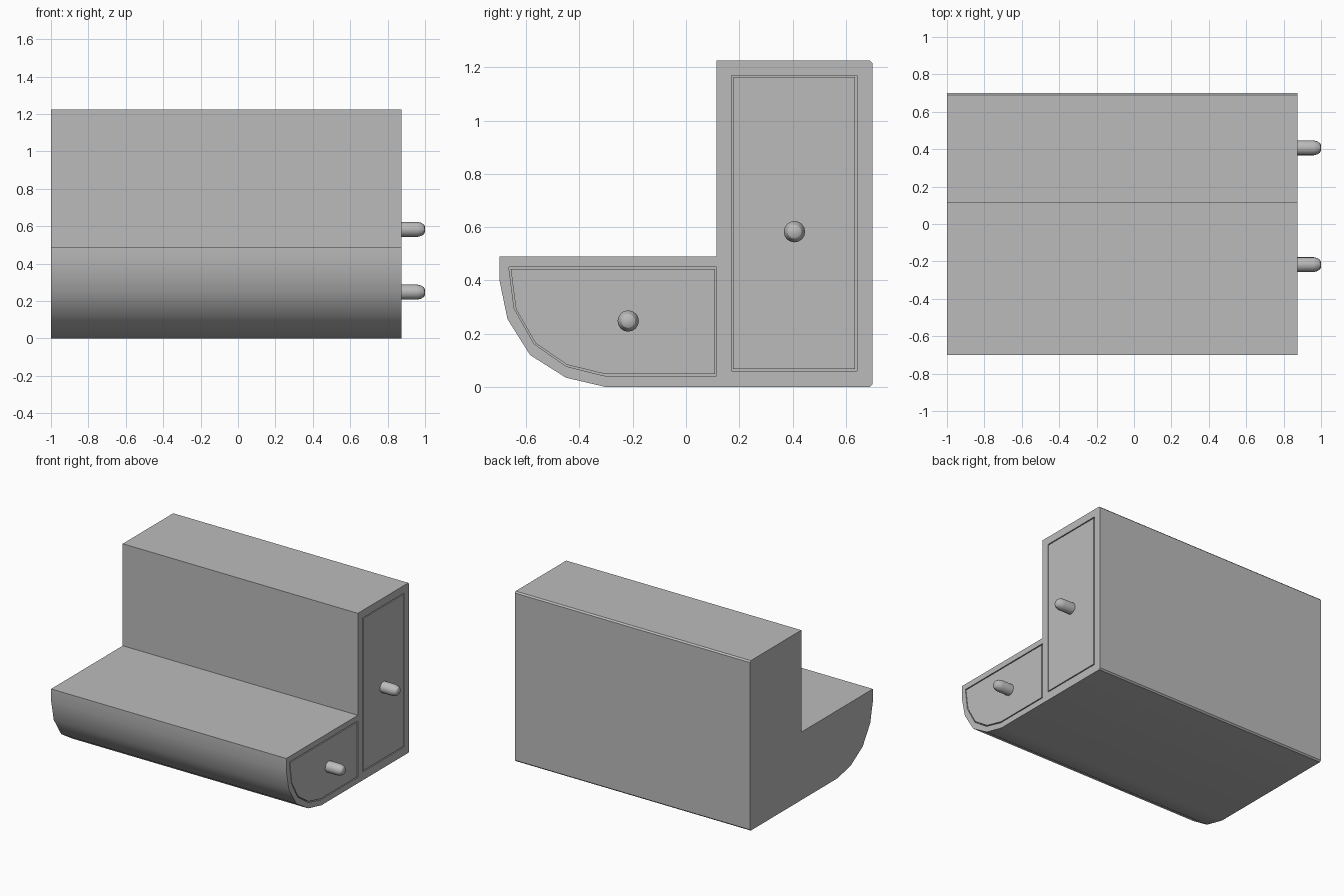
import bpy, bmesh, math
from mathutils import Matrix

cube = bpy.data.objects.get("Cube")
if cube:
    bpy.data.objects.remove(cube, do_unlink=True)

GREY = (0.5, 0.5, 0.5, 1)
grey = bpy.data.materials.new("plain grey")
grey.use_nodes = True
grey.diffuse_color = GREY
grey.node_tree.nodes["Principled BSDF"].inputs["Base Color"].default_value = GREY

BACK, FACE, TIP = -1.0, 0.875, 1.0   # closed end, drawer face, knob tip along x


def add_object(name, bm):
    bmesh.ops.recalc_face_normals(bm, faces=bm.faces)
    mesh = bpy.data.meshes.new(name)
    bm.to_mesh(mesh)
    bm.free()
    obj = bpy.data.objects.new(name, mesh)
    mesh.materials.append(grey)
    bpy.context.collection.objects.link(obj)
    return obj


def extrude_x(name, profile, x0, x1):
    """Solid from a (y, z) profile swept along x."""
    bm = bmesh.new()
    face = bm.faces.new([bm.verts.new((x0, y, z)) for y, z in profile])
    new = bmesh.ops.extrude_face_region(bm, geom=[face])["geom"]
    moved = [v for v in new if isinstance(v, bmesh.types.BMVert)]
    bmesh.ops.translate(bm, verts=moved, vec=(x1 - x0, 0, 0))
    return add_object(name, bm)


def smooth(obj):
    bpy.ops.object.select_all(action="DESELECT")
    obj.select_set(True)
    bpy.context.view_layer.objects.active = obj
    bpy.ops.object.shade_smooth_by_angle(angle=math.radians(30))


def inset(profile, gap):
    """Pull a profile towards its middle so a thin gap remains."""
    ys, zs = zip(*profile)
    cy, cz = (min(ys) + max(ys)) / 2, (min(zs) + max(zs)) / 2
    sy = 1 - 2 * gap / (max(ys) - min(ys))
    sz = 1 - 2 * gap / (max(zs) - min(zs))
    return [(cy + (y - cy) * sy, cz + (z - cz) * sz) for y, z in profile]


def knob(name, y, z):
    """Round-ended peg turned around the x axis."""
    outline = [(FACE - 0.02, 0), (FACE - 0.02, 0.04), (0.96, 0.04),
               (0.98, 0.035), (0.994, 0.026), (TIP, 0.014), (TIP, 0)]
    bm = bmesh.new()
    verts = [bm.verts.new((x, r, 0)) for x, r in outline]
    edges = [bm.edges.new(pair) for pair in zip(verts, verts[1:])]
    bmesh.ops.spin(bm, geom=verts + edges, cent=(0, 0, 0), axis=(1, 0, 0),
                   angle=math.tau, steps=16)
    bmesh.ops.remove_doubles(bm, verts=bm.verts, dist=0.0005)
    bmesh.ops.transform(bm, matrix=Matrix.Translation((0, y, z)), verts=bm.verts)
    smooth(add_object(name, bm))


# Step-shaped case with a curved front and small chamfers at the back
case = extrude_x("case", [
    (-0.70, 0.49), (-0.70, 0.40), (-0.67, 0.255), (-0.585, 0.12),
    (-0.45, 0.035), (-0.30, 0), (0.69, 0), (0.70, 0.01),
    (0.70, 1.215), (0.69, 1.225), (0.115, 1.225), (0.115, 0.49)], BACK, FACE)

# Drawer openings, drawers and knobs
drawers = {
    "tall": ([(0.17, 0.06), (0.642, 0.06), (0.642, 1.17), (0.17, 1.17)],
             (0.407, 0.583)),
    "low": ([(-0.665, 0.45), (-0.645, 0.295), (-0.57, 0.162), (-0.45, 0.078),
             (-0.305, 0.042), (0.115, 0.042), (0.115, 0.45)],
            (-0.217, 0.248)),
}
for label, (opening, centre) in drawers.items():
    cutter = extrude_x(label + "_opening_cutter", opening, BACK + 0.06, FACE + 0.05)
    cutter.hide_render = True
    cutter.hide_set(True)
    cut = case.modifiers.new(label + " opening", "BOOLEAN")
    cut.operation = "DIFFERENCE"
    cut.solver = "EXACT"
    cut.object = cutter
    extrude_x(label + "_drawer", inset(opening, 0.007), BACK + 0.07, FACE)
    knob(label + "_drawer_knob", *centre)

# Bake the openings, drop the cutters, then shade the curved front
bpy.ops.object.select_all(action="DESELECT")
case.select_set(True)
bpy.context.view_layer.objects.active = case
for mod in list(case.modifiers):
    cutter = mod.object
    bpy.ops.object.modifier_apply(modifier=mod.name)
    bpy.data.objects.remove(cutter, do_unlink=True)
smooth(case)
